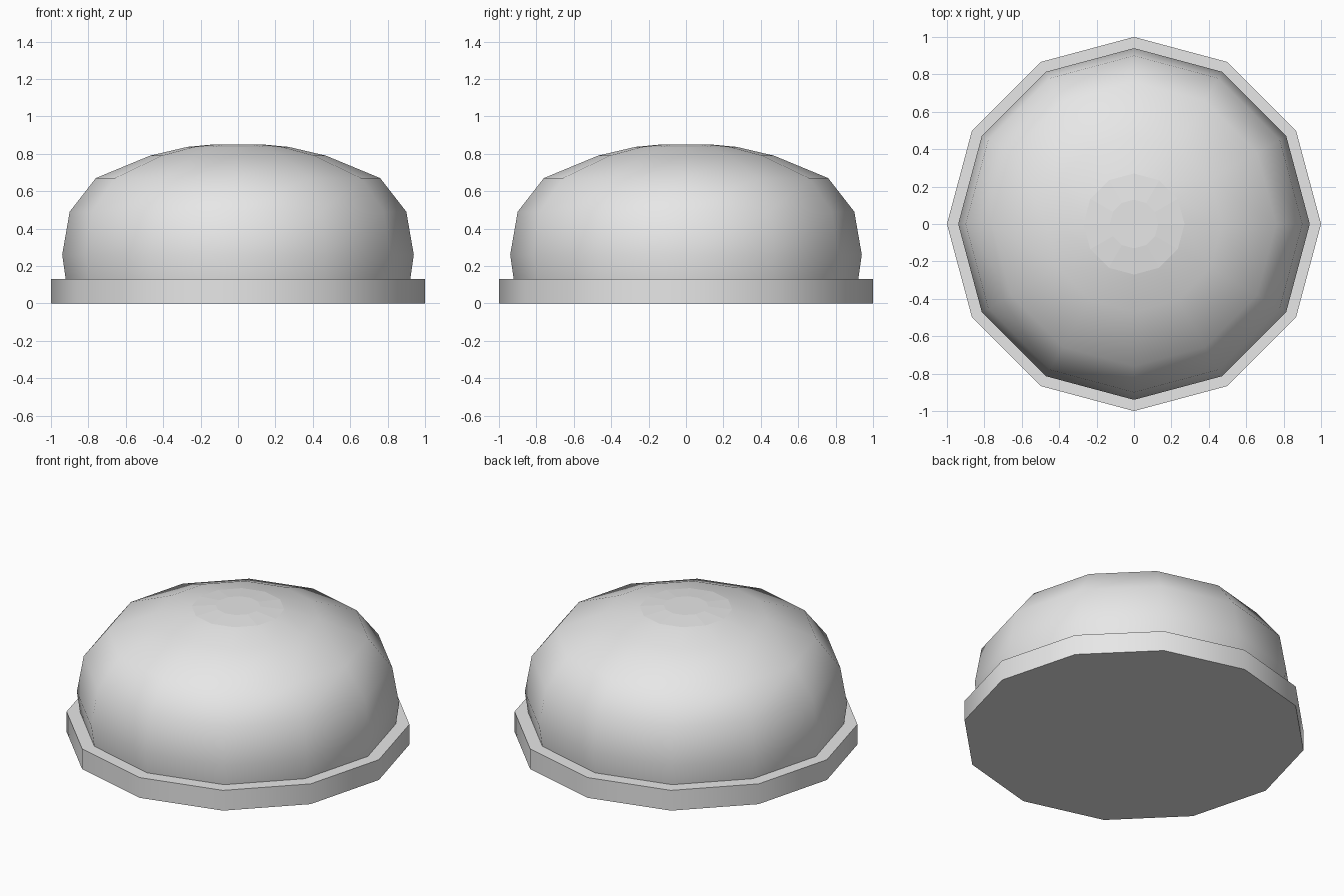
import bpy
import math

cube = bpy.data.objects.get("Cube")
if cube:
    bpy.data.objects.remove(cube)

SIDES = 12

grey = bpy.data.materials.new("light_grey")
grey.use_nodes = True
grey.diffuse_color = (0.8, 0.8, 0.8, 1)
grey.node_tree.nodes["Principled BSDF"].inputs["Base Color"].default_value = grey.diffuse_color


def lathe(name, profile, flat_radius=0):
    """Spin (radius, height) points round z, capping both ends."""
    verts, faces = [], []
    for r, z in profile:
        for i in range(SIDES):
            a = math.tau * i / SIDES
            verts.append((r * math.cos(a), r * math.sin(a), z))
    for k in range(len(profile) - 1):
        for i in range(SIDES):
            j = (i + 1) % SIDES
            low, high = k * SIDES, (k + 1) * SIDES
            faces.append((low + i, low + j, high + j, high + i))
    faces.append(tuple(reversed(range(SIDES))))
    faces.append(tuple(range(len(verts) - SIDES, len(verts))))
    mesh = bpy.data.meshes.new(name)
    mesh.from_pydata(verts, [], faces)
    mesh.materials.append(grey)
    obj = bpy.data.objects.new(name, mesh)
    bpy.context.collection.objects.link(obj)
    bpy.ops.object.select_all(action="DESELECT")
    obj.select_set(True)
    bpy.context.view_layer.objects.active = obj
    bpy.ops.object.shade_smooth_by_angle(angle=math.radians(45))
    # Keep the crown crisp against the rounded dome
    for poly in mesh.polygons:
        if all(math.hypot(*mesh.vertices[v].co.xy) < flat_radius for v in poly.vertices):
            poly.use_smooth = False
    return obj


# Flat plinth
lathe("base_disc", [(1, 0), (1, 0.13)])

# Rounded dome with a nearly flat crown
lathe("dome", [(0.92, 0.12), (0.94, 0.26), (0.9, 0.49), (0.76, 0.67),
               (0.47, 0.79), (0.27, 0.837), (0.13, 0.85)], flat_radius=0.3)
